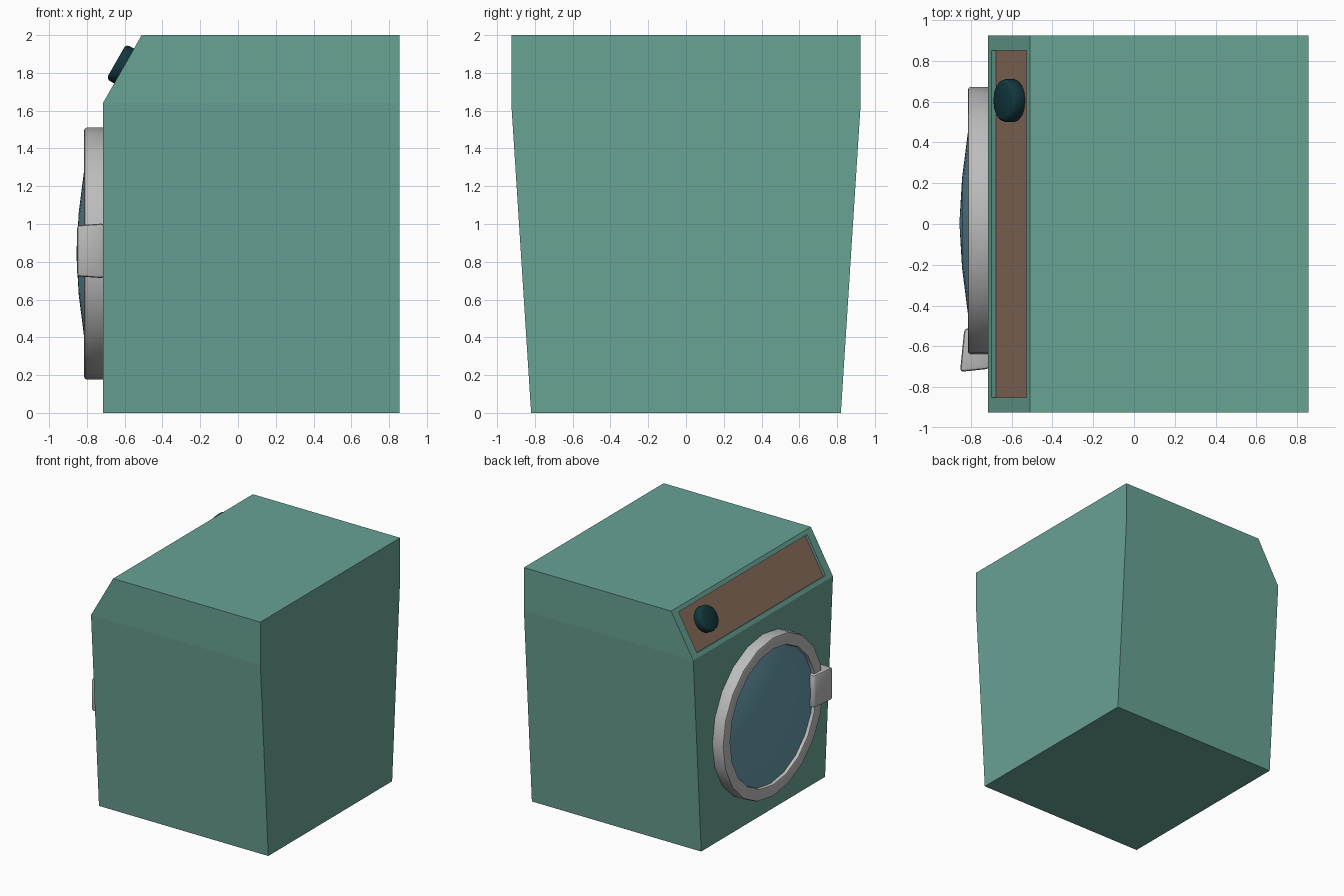
import bpy
import bmesh
from math import cos, sin, pi, radians
from mathutils import Vector

cube = bpy.data.objects.get("Cube")
if cube:
    bpy.data.objects.remove(cube, do_unlink=True)


def material(name, r, g, b):
    m = bpy.data.materials.new(name)
    m.use_nodes = True
    m.diffuse_color = (r, g, b, 1)
    m.node_tree.nodes["Principled BSDF"].inputs["Base Color"].default_value = (r, g, b, 1)
    return m


green = material("sea_green", 0.14, 0.36, 0.30)
brown = material("panel_brown", 0.26, 0.16, 0.11)
grey = material("light_grey", 0.50, 0.50, 0.50)
blue = material("glass_blue", 0.13, 0.32, 0.40)
dark = material("dark_teal", 0.006, 0.04, 0.05)


def finish(bm, name, mats, smooth=None):
    bmesh.ops.recalc_face_normals(bm, faces=bm.faces)
    mesh = bpy.data.meshes.new(name)
    bm.to_mesh(mesh)
    bm.free()
    for m in mats:
        mesh.materials.append(m)
    ob = bpy.data.objects.new(name, mesh)
    bpy.context.collection.objects.link(ob)
    if smooth:
        bpy.ops.object.select_all(action="DESELECT")
        ob.select_set(True)
        bpy.context.view_layer.objects.active = ob
        bpy.ops.object.shade_smooth_by_angle(angle=radians(smooth))
    return ob


def lathe(name, profile, sides, origin, axis, mat, closed=False, smooth=40):
    """Turn (radius, height) points about an axis starting at origin."""
    bm = bmesh.new()
    side = Vector((0, 1, 0))
    up = axis.cross(side)
    rings = []
    for r, h in profile:
        count = sides if r else 1
        rings.append([bm.verts.new(origin + axis * h + r * (side * cos(2 * pi * i / sides)
                      + up * sin(2 * pi * i / sides))) for i in range(count)])
    pairs = list(zip(rings, rings[1:]))
    if closed:
        pairs.append((rings[-1], rings[0]))
    for a, b in pairs:
        for i in range(sides):
            j = (i + 1) % sides
            if len(b) == 1:
                bm.faces.new((a[i], a[j], b[0]))
            else:
                bm.faces.new((a[i], a[j], b[j], b[i]))
    return finish(bm, name, [mat], smooth)


# Cabinet: three stacked outlines, the top one set back to form the sloped panel
FRONT, BACK = -0.715, 0.855
bm = bmesh.new()
levels = []
for z, x, half in ((0, FRONT, 0.82), (1.64, FRONT, 0.925), (2, -0.51, 0.925)):
    corners = ((x, -half), (BACK, -half), (BACK, half), (x, half))
    levels.append([bm.verts.new((cx, cy, z)) for cx, cy in corners])
for low, high in zip(levels, levels[1:]):
    for i in range(4):
        j = (i + 1) % 4
        bm.faces.new((low[i], low[j], high[j], high[i]))
bm.faces.new(levels[0][::-1])
bm.faces.new(levels[2])
bmesh.ops.recalc_face_normals(bm, faces=bm.faces)

# Recessed control panel in the sloped face
slope = next(f for f in bm.faces if f.normal.x < -0.5 and f.normal.z > 0.2)
normal = slope.normal.copy()
along = Vector((normal.z, 0, -normal.x))
bmesh.ops.inset_individual(bm, faces=[slope], thickness=0.05)
for v in slope.verts:
    v.co.y = 0.85 if v.co.y > 0 else -0.85
panel = bmesh.ops.extrude_discrete_faces(bm, faces=[slope])["faces"][0]
for v in panel.verts:
    v.co -= normal * 0.023
panel.material_index = 1
finish(bm, "cabinet", [green, brown])

# Control knob standing on the panel
knob_base = Vector((FRONT, 0.605, 1.64)) + along * 0.226 - normal * 0.023
lathe("control_knob", [(0.1, 0), (0.106, 0.01), (0.106, 0.052), (0.1, 0.065),
                       (0.088, 0.071), (0, 0.071)],
      16, knob_base, normal, dark)

# Door ring and domed glass
door = Vector((FRONT, 0.005, 0.843))
out = Vector((-1, 0, 0))
lathe("door_ring", [(0.667, -0.005), (0.667, 0.085), (0.662, 0.096), (0.651, 0.1),
                    (0.581, 0.1), (0.57, 0.096), (0.565, 0.085), (0.565, -0.005)],
      20, door, out, grey, closed=True)
lathe("door_glass", [(0.57, 0.07), (0.44, 0.1), (0.22, 0.128), (0, 0.141)],
      20, door, out, blue)

# Door latch: a tapered block with rounded edges
bm = bmesh.new()
bmesh.ops.create_cube(bm, size=1)
for v in bm.verts:
    outer, inner = v.co.x < 0, v.co.y > 0
    v.co.z = 0.858 + v.co.z * (0.27 if outer else 0.29)
    v.co.y = (-0.515 if outer else -0.49) if inner else (-0.725 if outer else -0.71)
    v.co.x = (-0.832 if inner else -0.853) if outer else FRONT + 0.005
bmesh.ops.bevel(bm, geom=bm.edges[:], offset=0.015, segments=2, profile=0.5, affect="EDGES")
finish(bm, "door_latch", [grey], 40)
